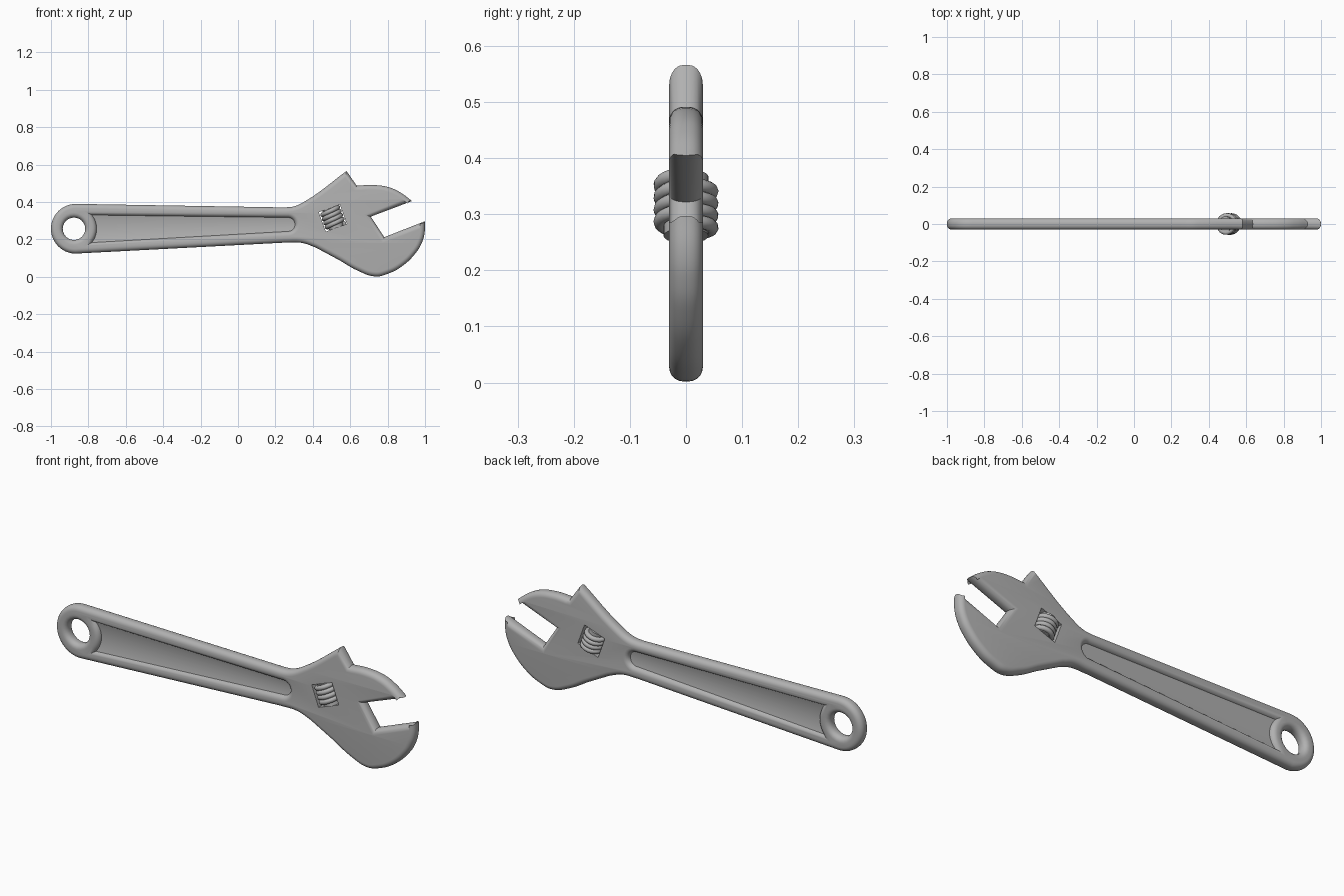
import bpy
import bmesh
from math import cos, sin, pi, radians
from mathutils import Matrix, Vector

if "Cube" in bpy.data.objects:
    bpy.data.objects.remove(bpy.data.objects["Cube"])

steel = bpy.data.materials.new("steel grey")
steel.use_nodes = True
STEEL = (0.44, 0.44, 0.44, 1)
steel.diffuse_color = STEEL
steel.node_tree.nodes["Principled BSDF"].inputs["Base Color"].default_value = STEEL

HALF = 0.03                      # half thickness of the tool
UPRIGHT = Matrix.Rotation(pi / 2, 4, "X")
TILT = radians(20)               # angle of the jaws


def arc(cx, cz, r, start, end, n=24):
    """Points along an arc, angles in degrees."""
    steps = [radians(start + (end - start) * i / n) for i in range(n + 1)]
    return [(cx + r * cos(a), cz + r * sin(a)) for a in steps]


def sharp(points):
    return [(x, z, "VECTOR") for x, z in points]


def smooth(points):
    return [(x, z, "AUTO") for x, z in points]


def bake(obj):
    """Replace an object by its evaluated mesh."""
    name = obj.name
    graph = bpy.context.evaluated_depsgraph_get()
    mesh = bpy.data.meshes.new_from_object(obj.evaluated_get(graph))
    bpy.data.objects.remove(obj)
    bm = bmesh.new()
    bm.from_mesh(mesh)
    bmesh.ops.remove_doubles(bm, verts=bm.verts, dist=0.0001)
    bmesh.ops.recalc_face_normals(bm, faces=bm.faces)
    bm.to_mesh(mesh)
    bm.free()
    mesh.materials.clear()
    mesh.materials.append(steel)
    result = bpy.data.objects.new(name, mesh)
    bpy.context.collection.objects.link(result)
    return result


def plate(name, outlines, half, bevel=0.0):
    """Flat plate from outlines (later outlines are holes), edges rounded."""
    curve = bpy.data.curves.new(name, "CURVE")
    curve.dimensions = "2D"
    curve.fill_mode = "BOTH"
    curve.resolution_u = 6
    curve.extrude = half - bevel
    curve.bevel_depth = bevel
    curve.bevel_resolution = 4
    curve.offset = -bevel
    for outline in outlines:
        spline = curve.splines.new("BEZIER")
        spline.bezier_points.add(len(outline) - 1)
        spline.use_cyclic_u = True
        for point, (x, z, kind) in zip(spline.bezier_points, outline):
            point.co = (x, z, 0)
            point.handle_left_type = point.handle_right_type = kind
    obj = bpy.data.objects.new(name, curve)
    bpy.context.collection.objects.link(obj)
    obj = bake(obj)
    obj.data.transform(UPRIGHT)
    return obj


def finish(obj, angle=35):
    bpy.ops.object.select_all(action="DESELECT")
    obj.select_set(True)
    bpy.context.view_layer.objects.active = obj
    bpy.ops.object.shade_smooth_by_angle(angle=radians(angle))


# Body outline: hanging ring, handle, shoulder, upper jaw, mouth, lower jaw
outline = (
    sharp(arc(-0.867, 0.257, 0.133, 268, 90))
    + sharp([(0.25, 0.371)])
    + smooth([(0.30, 0.377), (0.355, 0.402)])
    + sharp([(0.58, 0.566), (0.635, 0.487)])
    + smooth([(0.72, 0.491), (0.81, 0.478), (0.875, 0.447)])
    + sharp([(0.93, 0.405), (0.71, 0.322), (0.782, 0.212), (0.999, 0.297)])
    + smooth([(0.997, 0.23), (0.982, 0.18), (0.95, 0.127),
              (0.875, 0.055), (0.80, 0.016), (0.735, 0.002), (0.64, 0.033)])
    + sharp([(0.54, 0.09), (0.415, 0.157)])
    + smooth([(0.345, 0.181)])
    + sharp([(0.25, 0.183)])
)
hole = sharp(arc(-0.877, 0.257, 0.06, 0, 345, 23))
recess = sharp(arc(-0.877, 0.257, 0.122, -36, 36, 12)
               + arc(0.268, 0.28, 0.036, 88, -92, 12))
body = plate("wrench_body", [outline, hole, recess], HALF, 0.025)

# Tilted window that holds the adjusting screw
centre = Vector((0.507, 0, 0.314))
along = Vector((cos(TILT), 0, sin(TILT)))
axis = Vector((-sin(TILT), 0, cos(TILT)))
corners = [centre + along * a * 0.06 + axis * b * 0.055
           for a, b in ((-1, -1), (1, -1), (1, 1), (-1, 1))]
window = plate("window_cutter", [sharp([(c.x, c.z) for c in corners])], 0.1)
opening = body.modifiers.new("window", "BOOLEAN")
opening.operation = "DIFFERENCE"
opening.solver = "EXACT"
opening.object = window
body = bake(body)
bpy.data.objects.remove(window)
finish(body)

# Handle web: hollowed on both faces, thinnest along its middle
bm = bmesh.new()
rings = []
for x, low, high in ((-0.80, 0.155, 0.36), (0.31, 0.215, 0.345)):
    side = [(t / 8, 0.007 + 0.013 * (t / 4 - 1) ** 2) for t in range(9)]
    section = side + [(t, -y) for t, y in reversed(side)]
    rings.append([bm.verts.new((x, y, low + (high - low) * t)) for t, y in section])
count = len(rings[0])
for i in range(count):
    j = (i + 1) % count
    bm.faces.new((rings[0][i], rings[0][j], rings[1][j], rings[1][i]))
for ring in rings:
    bm.faces.new(ring)
bmesh.ops.recalc_face_normals(bm, faces=bm.faces)
web_mesh = bpy.data.meshes.new("handle_web")
bm.to_mesh(web_mesh)
bm.free()
web_mesh.materials.append(steel)
web = bpy.data.objects.new("handle_web", web_mesh)
bpy.context.collection.objects.link(web)
finish(web)

# Adjusting screw: coiled thread around a core
turns, steps, pitch = 4, 28, 0.023
thread = bpy.data.curves.new("screw_thread", "CURVE")
thread.dimensions = "3D"
thread.bevel_depth = 0.012
thread.bevel_resolution = 3
thread.use_fill_caps = True
coil = thread.splines.new("POLY")
coil.points.add(turns * steps)
for i, point in enumerate(coil.points):
    a = 2 * pi * i / steps
    rise = pitch * (i / steps - turns / 2)
    pos = centre + axis * rise + along * 0.046 * cos(a) + Vector((0, 0.046 * sin(a), 0))
    point.co = (*pos, 1)
coil_obj = bpy.data.objects.new("screw_thread", thread)
bpy.context.collection.objects.link(coil_obj)
finish(bake(coil_obj), 50)

bpy.ops.mesh.primitive_cylinder_add(vertices=28, radius=0.04, depth=0.112, location=centre,
                                    rotation=(0, -TILT, 0))
core = bpy.context.object
core.name = "screw_core"
core.data.materials.append(steel)
finish(core)
